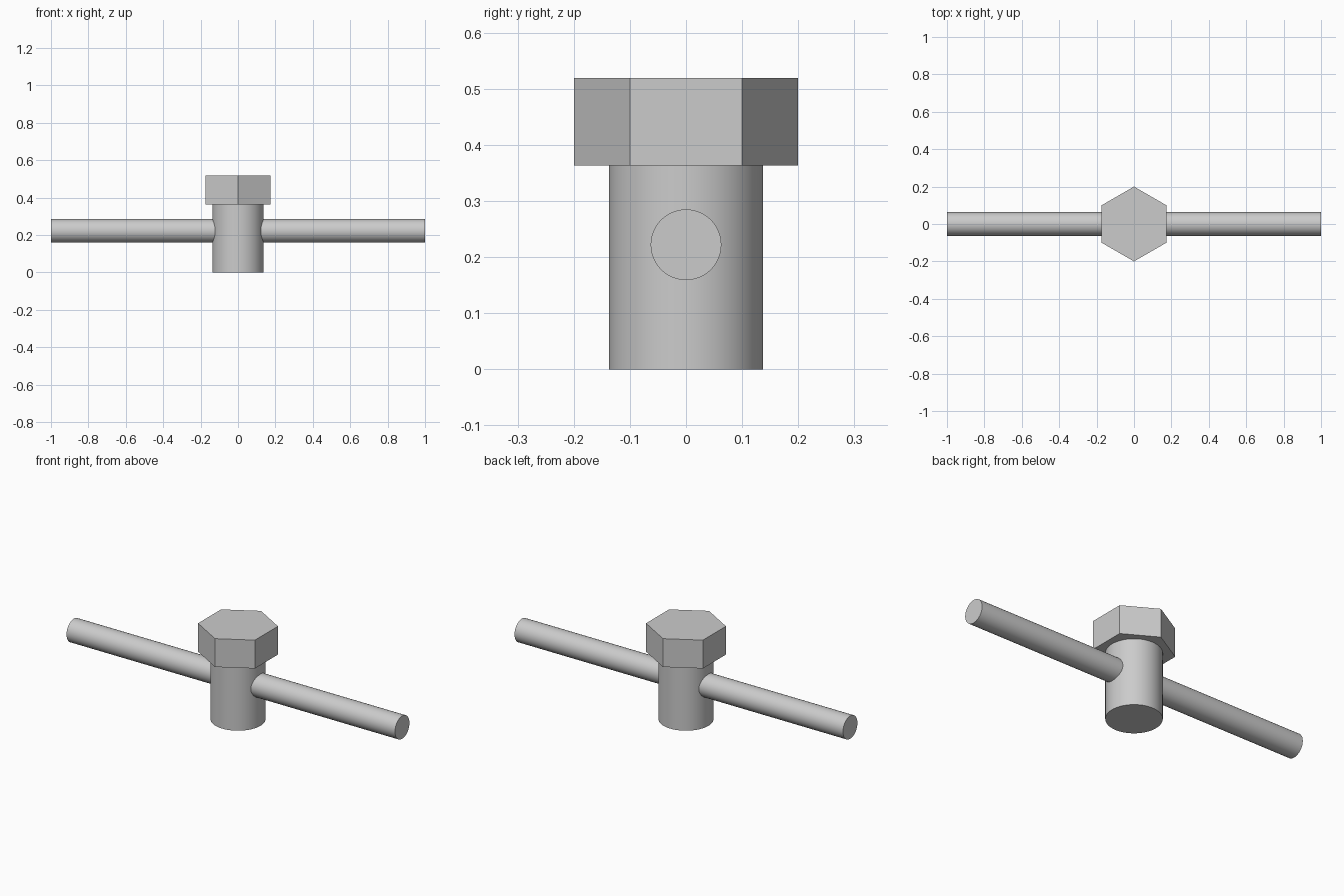
import bpy
from math import pi, radians

if "Cube" in bpy.data.objects:
    bpy.data.objects.remove(bpy.data.objects["Cube"])


def cylinder(name, sides, radius, length, location, rotation=(0, 0, 0), smooth=True):
    bpy.ops.mesh.primitive_cylinder_add(vertices=sides, radius=radius, depth=length,
                                        location=location, rotation=rotation)
    obj = bpy.context.object
    obj.name = name
    if smooth:
        bpy.ops.object.shade_smooth_by_angle(angle=radians(30))
    return obj


SHAFT_TOP, HEAD_TOP = 0.363, 0.519

# Round upright shaft
cylinder("shaft", 64, 0.1375, SHAFT_TOP, (0, 0, SHAFT_TOP / 2))

# Flat-faced hexagonal head, corners pointing front and back
cylinder("hex_head", 6, 0.2, HEAD_TOP - SHAFT_TOP,
         (0, 0, (SHAFT_TOP + HEAD_TOP) / 2), smooth=False)

# Long handle bar passing through the shaft
cylinder("cross_bar", 48, 0.063, 2.0, (0, 0, 0.222), (0, pi / 2, 0))
